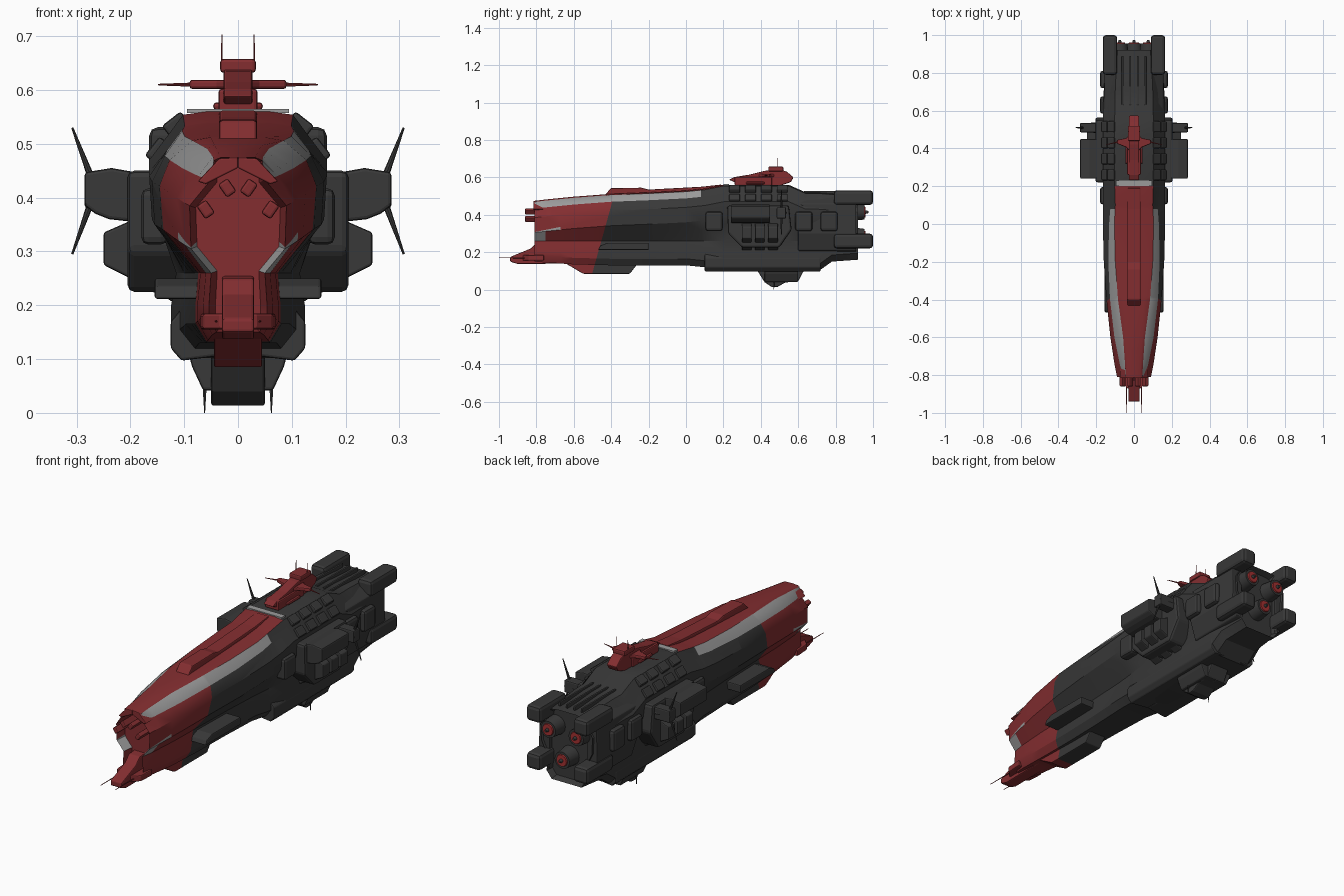
import bpy, bmesh, math
from mathutils import Vector, Matrix

cube = bpy.data.objects.get("Cube")
if cube:
    bpy.data.objects.remove(cube)


def material(name, r, g, b):
    m = bpy.data.materials.new(name)
    m.use_nodes = True
    m.diffuse_color = (r, g, b, 1)
    m.node_tree.nodes["Principled BSDF"].inputs["Base Color"].default_value = (r, g, b, 1)
    return m


RED = material("hull_red", 0.23, 0.027, 0.03)
DARK = material("hull_charcoal", 0.04, 0.04, 0.04)
PALE = material("stripe_grey", 0.33, 0.33, 0.33)
GLOW = material("engine_red", 0.36, 0.03, 0.03)


def finish(name, bm, mats, mirror=False, bevel=0.0, smooth=False):
    bmesh.ops.recalc_face_normals(bm, faces=bm.faces)
    me = bpy.data.meshes.new(name)
    bm.to_mesh(me)
    bm.free()
    ob = bpy.data.objects.new(name, me)
    bpy.context.scene.collection.objects.link(ob)
    for m in mats:
        me.materials.append(m)
    if bevel:
        b = ob.modifiers.new("bevel", 'BEVEL')
        b.width, b.segments, b.limit_method = bevel, 2, 'ANGLE'
    if mirror:
        ob.modifiers.new("mirror", 'MIRROR')
    if smooth:
        bpy.ops.object.select_all(action='DESELECT')
        ob.select_set(True)
        bpy.context.view_layer.objects.active = ob
        bpy.ops.object.shade_smooth_by_angle(angle=math.radians(28))
    return ob


def prism_mesh(axis, pts, a, b):
    """Extrude a 2D outline along one axis from a to b."""
    place = {'x': lambda p, t: (t, p[0], p[1]), 'y': lambda p, t: (p[0], t, p[1]),
             'z': lambda p, t: (p[0], p[1], t)}[axis]
    bm = bmesh.new()
    rings = [[bm.verts.new(place(p, t)) for p in pts] for t in (a, b)]
    bm.faces.new(rings[0])
    bm.faces.new(rings[1])
    for i in range(len(pts)):
        j = (i + 1) % len(pts)
        bm.faces.new((rings[0][i], rings[0][j], rings[1][j], rings[1][i]))
    return bm


def prism(name, axis, pts, a, b, mat, mirror=False, bevel=0.005):
    return finish(name, prism_mesh(axis, pts, a, b), [mat], mirror, bevel)


def box(name, centre, size, mat, mirror=False, bevel=0.006, roll=0):
    bm = bmesh.new()
    m = Matrix.Translation(centre) @ Matrix.Rotation(math.radians(roll), 4, 'Y')
    bmesh.ops.create_cube(bm, size=1, matrix=m @ Matrix.Diagonal((*size, 1)))
    return finish(name, bm, [mat], mirror, bevel)


def rod(name, p, q, r1, r2, mat, mirror=False, sides=8):
    p, q = Vector(p), Vector(q)
    bm = bmesh.new()
    m = Matrix.Translation((p + q) / 2) @ (q - p).to_track_quat('Z', 'Y').to_matrix().to_4x4()
    bmesh.ops.create_cone(bm, cap_ends=True, segments=sides, radius1=r1, radius2=r2,
                          depth=(q - p).length, matrix=m)
    return finish(name, bm, [mat], mirror, 0, True)


def cut(bm, co, no):
    bmesh.ops.bisect_plane(bm, geom=bm.verts[:] + bm.edges[:] + bm.faces[:],
                           plane_co=co, plane_no=no)


# Slanted line where the red bow meets the dark hull
BOW_CO, BOW_NO = Vector((0, -0.45, 0.27)), Vector((0, 1, -0.28))


def in_bow(c):
    return (c - BOW_CO).dot(BOW_NO) < 0


# Main hull: y, half width, top, bottom, lower half width, stripe inner, stripe outer
stations = [
    (-0.81, 0.09, 0.475, 0.15, 0.05, 0.50, 0.56),
    (-0.75, 0.102, 0.482, 0.145, 0.06, 0.46, 0.72),
    (-0.6, 0.125, 0.497, 0.135, 0.07, 0.46, 0.83),
    (-0.4, 0.146, 0.512, 0.13, 0.075, 0.58, 0.87),
    (-0.2, 0.16, 0.52, 0.13, 0.08, 0.62, 0.85),
    (0.0, 0.165, 0.53, 0.13, 0.09, 0.63, 0.80),
    (0.1, 0.165, 0.54, 0.12, 0.1, 0.60, 0.75),
    (0.2, 0.165, 0.56, 0.105, 0.115, 0.62, 0.78),
    (0.55, 0.165, 0.56, 0.1, 0.115, 0.62, 0.78),
    (0.64, 0.163, 0.52, 0.1, 0.115, 0.62, 0.80),
    (0.71, 0.16, 0.52, 0.1, 0.115, 0.62, 0.80),
    (0.78, 0.155, 0.515, 0.15, 0.11, 0.62, 0.80),
    (0.92, 0.14, 0.505, 0.16, 0.1, 0.62, 0.80),
]
bm = bmesh.new()
rings = []
for y, w, zt, zb, wl, a, b in stations:
    half = [(0.35 * w, zt), (a * w, zt - 0.006), (b * w, zt - 0.042), (w, zt - 0.09),
            (0.97 * w, zt - 0.17), (wl, 0.26), (1.08 * wl, 0.2), (1.08 * wl, zb + 0.035),
            (0.8 * wl, zb)]
    loop = half + [(-x, z) for x, z in reversed(half)]
    rings.append([bm.verts.new((x, y, z)) for x, z in loop])
n = len(rings[0])
for r, s in zip(rings, rings[1:]):
    for i in range(n):
        j = (i + 1) % n
        f = bm.faces.new((r[i], r[j], s[j], s[i]))
        k = min(i, n - 2 - i) if i < n - 1 else -1
        f.material_index = 0 if k < 1 else (2 if k == 1 else 1)
nose = bm.faces.new(rings[0])
stern = bm.faces.new(rings[-1])
nose.material_index = stern.material_index = 1
bmesh.ops.recalc_face_normals(bm, faces=bm.faces)
for face, depth in ((nose, 0.05), (stern, -0.03)):
    bmesh.ops.inset_region(bm, faces=[face], thickness=0.012)
    bmesh.ops.translate(bm, verts=face.verts, vec=(0, depth, 0))
cut(bm, BOW_CO, BOW_NO)
for co, no in (((0, 0.08, 0), (0, 1, 0)), ((0, -0.67, 0), (0, 1, 0)),
               ((0, 0, 0.30), (0, 0.25, -1)), ((0, 0, 0.47), (0, 0.2, -1))):
    cut(bm, co, no)
for f in bm.faces:
    c = f.calc_center_median()
    if f.material_index == 2:
        f.material_index = 2 if -0.78 < c.y < 0.08 else (0 if c.y < 0 else 1)
    elif f.material_index == 0:
        f.material_index = 0 if c.y < 0.2 else 1
    else:
        f.material_index = 0 if in_bow(c) else 1
        if -0.805 < c.y < -0.67 and abs(f.normal.y) < 0.5 and 0.285 < c.z - 0.25 * (c.y + 0.74) < 0.335:
            f.material_index = 2
finish("main_hull", bm, [RED, DARK, PALE], smooth=True)

# Keel block, painted to match the bow
bm = prism_mesh('x', [(-0.66, 0.15), (-0.55, 0.085), (-0.3, 0.085), (-0.25, 0.15)], -0.045, 0.045)
cut(bm, BOW_CO, BOW_NO)
for f in bm.faces:
    f.material_index = 0 if in_bow(f.calc_center_median()) else 1
finish("keel_block", bm, [RED, DARK], bevel=0.004)

# Bow: ram chin, side fins, gun tubes, feelers
prism("ram_chin", 'x', [(-0.94, 0.175), (-0.94, 0.15), (-0.9, 0.137), (-0.6, 0.14), (-0.7, 0.26),
                        (-0.8, 0.25), (-0.83, 0.22)], -0.03, 0.03, RED)
prism("chin_fin", 'z', [(0, -0.88), (0.035, -0.87), (0.065, -0.84), (0.07, -0.76), (0, -0.76)],
      0.155, 0.185, RED, True)
rod("bow_feeler", (0.04, -1.0, 0.17), (0.04, -0.82, 0.17), 0.0015, 0.003, RED, True, 6)
for x, z, roll in ((0.06, 0.378, 35), (0.02, 0.418, 35)):
    box("bow_gun_tube", (x, -0.81, z), (0.022, 0.1, 0.03), RED, True, 0.005, roll)
prism("bow_brow", 'y', [(0, 0.475), (0.035, 0.473), (0.075, 0.43), (0.06, 0.425), (0, 0.455)],
      -0.815, -0.75, RED, True, 0.003)

# Dorsal spine and pale collar ahead of the bridge
prism("dorsal_spine", 'x', [(-0.44, 0.5), (-0.4, 0.543), (-0.24, 0.545), (-0.2, 0.535), (0.08, 0.55),
                            (0.19, 0.562), (0.19, 0.5)], -0.035, 0.035, RED)
box("deck_collar", (0, 0.215, 0.561), (0.19, 0.03, 0.008), PALE, bevel=0)

# Bridge
prism("bridge_hull", 'x', [(0.23, 0.588), (0.26, 0.602), (0.34, 0.615), (0.42, 0.635), (0.5, 0.645),
                           (0.54, 0.63), (0.575, 0.6), (0.56, 0.575), (0.5, 0.555), (0.3, 0.555)],
      -0.027, 0.027, RED)
box("bridge_base", (0, 0.36, 0.58), (0.072, 0.2, 0.045), RED)
box("bridge_foot", (0, 0.37, 0.57), (0.092, 0.1, 0.014), RED)
box("bridge_top", (0, 0.48, 0.645), (0.066, 0.08, 0.026), RED)
prism("bridge_wing", 'z', [(0, 0.36), (0.04, 0.405), (0.09, 0.425), (0.09, 0.445), (0.04, 0.455),
                           (0, 0.5)], 0.602, 0.619, RED, True)
rod("wing_aerial", (0.08, 0.435, 0.61), (0.148, 0.42, 0.61), 0.004, 0.0015, RED, True)
rod("mast_aerial", (0.03, 0.49, 0.65), (0.03, 0.49, 0.703), 0.002, 0.001, RED, True, 6)

# Shoulder turrets
for i in range(4):
    y = 0.26 + 0.085 * i
    box("upper_turret", (0.115, y, 0.535), (0.045, 0.058, 0.03), DARK, True, 0.006, 38)
    box("lower_turret", (0.148, y, 0.487), (0.045, 0.058, 0.03), DARK, True, 0.006, 52)

# Side pods with outboard blocks, ribs and spikes
prism("side_pod", 'x', [(0.22, 0.45), (0.55, 0.45), (0.565, 0.32), (0.5, 0.225), (0.3, 0.225),
                        (0.225, 0.3)], 0.1, 0.205, DARK, True, 0.012)
prism("pod_block", 'y', [(0.15, 0.44), (0.235, 0.455), (0.285, 0.447), (0.285, 0.385), (0.265, 0.37),
                         (0.24, 0.36), (0.15, 0.35)], 0.24, 0.45, DARK, True, 0.006)
for y in (0.325, 0.395, 0.465):
    prism("pod_rib", 'y', [(0.1, 0.2), (0.17, 0.235), (0.25, 0.275), (0.25, 0.335), (0.17, 0.37)],
          y - 0.026, y + 0.026, DARK, True)
box("spike_mount", (0.24, 0.51, 0.41), (0.09, 0.05, 0.06), DARK, True)
rod("spike_hub", (0.2, 0.51, 0.41), (0.285, 0.51, 0.41), 0.028, 0.022, DARK, True)
rod("upper_spike", (0.27, 0.51, 0.43), (0.308, 0.51, 0.53), 0.007, 0.002, DARK, True)
rod("lower_spike", (0.27, 0.51, 0.4), (0.308, 0.51, 0.295), 0.007, 0.002, DARK, True)

# Side sponsons and forward strakes
for y in (0.15, 0.63, 0.765):
    box("side_sponson", (0.155, y, 0.365), (0.05, 0.092, 0.105), DARK, True, 0.014)
prism("side_strake", 'x', [(-0.47, 0.212), (-0.46, 0.235), (-0.42, 0.25), (-0.2, 0.25), (-0.2, 0.212)],
      0.07, 0.155, DARK, True)
prism("hull_skirt", 'y', [(0, 0.11), (0.105, 0.097), (0.125, 0.12), (0.125, 0.17), (0.1, 0.2), (0, 0.2)],
      0.1, 0.72, DARK, True)

# Ventral fin
prism("ventral_housing", 'y', [(0, 0.12), (0.095, 0.12), (0.085, 0.085), (0.065, 0.042), (0, 0.042)],
      0.42, 0.6, DARK, True)
prism("ventral_fin", 'x', [(0.37, 0.12), (0.42, 0.04), (0.46, 0.013), (0.49, 0.015), (0.53, 0.038),
                           (0.6, 0.045), (0.64, 0.12)], -0.05, 0.05, DARK)
rod("ventral_spike", (0.062, 0.47, 0.06), (0.062, 0.47, 0.0), 0.005, 0.001, DARK, True, 6)

# Stern tanks, deck ribs and engines
for z in (0.492, 0.26):
    box("stern_tank", (0.127, 0.895, z), (0.076, 0.21, 0.078), DARK, True, 0.016)
prism("stern_cheek", 'y', [(0.1, 0.5), (0.155, 0.46), (0.158, 0.3), (0.13, 0.21), (0.1, 0.2)],
      0.6, 0.91, DARK, True)
for x in (0.02, 0.06):
    box("deck_rib", (x, 0.76, 0.518), (0.01, 0.26, 0.02), DARK, True, 0.003)
for x, z in ((0.075, 0.415), (-0.075, 0.415), (0, 0.285)):
    rod("engine_nozzle", (x, 0.85, z), (x, 0.955, z), 0.052, 0.04, DARK, sides=20)
    rod("engine_ring", (x, 0.95, z), (x, 0.961, z), 0.031, 0.027, GLOW, sides=20)
    rod("engine_core", (x, 0.95, z), (x, 0.975, z), 0.012, 0.006, DARK, sides=12)
